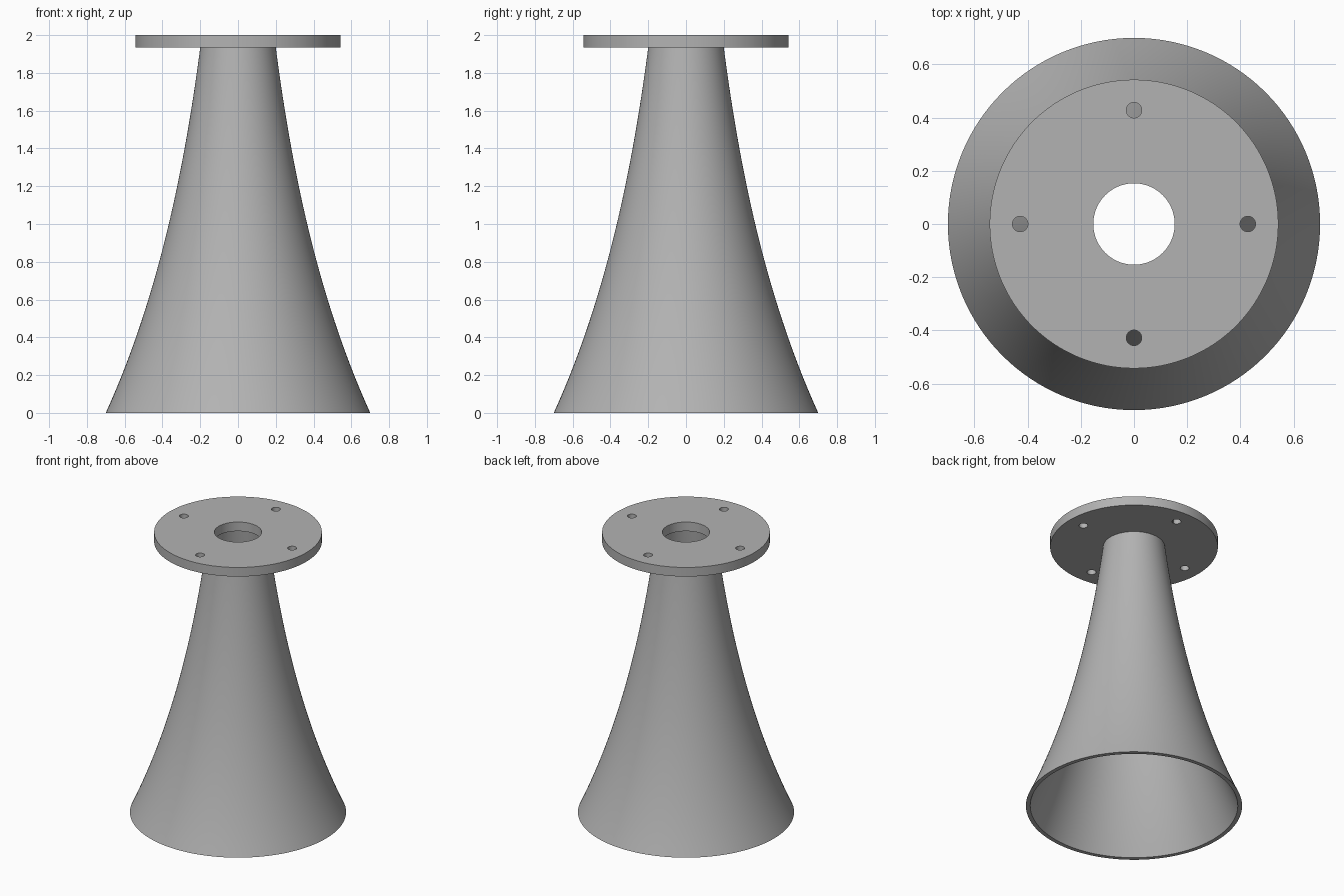
import bpy, bmesh, math

cube = bpy.data.objects.get("Cube")
if cube:
    bpy.data.objects.remove(cube, do_unlink=True)

SEGMENTS = 128
FLANGE_BOTTOM = 1.935

grey = bpy.data.materials.new("plain grey")
grey.use_nodes = True
colour = (0.45, 0.45, 0.45, 1)
grey.diffuse_color = colour
grey.node_tree.nodes["Principled BSDF"].inputs["Base Color"].default_value = colour


def lathe(name, profile):
    """Spin a closed (radius, height) profile around the z axis."""
    bm = bmesh.new()
    rings = []
    for i in range(SEGMENTS):
        a = 2 * math.pi * i / SEGMENTS
        rings.append([bm.verts.new((r * math.cos(a), r * math.sin(a), z)) for r, z in profile])
    n = len(profile)
    for i in range(SEGMENTS):
        a, b = rings[i], rings[(i + 1) % SEGMENTS]
        for j in range(n):
            k = (j + 1) % n
            bm.faces.new((a[j], b[j], b[k], a[k]))
    bmesh.ops.recalc_face_normals(bm, faces=bm.faces)
    mesh = bpy.data.meshes.new(name)
    bm.to_mesh(mesh)
    bm.free()
    obj = bpy.data.objects.new(name, mesh)
    bpy.context.collection.objects.link(obj)
    mesh.materials.append(grey)
    return obj


def smooth(obj):
    bpy.ops.object.select_all(action="DESELECT")
    obj.select_set(True)
    bpy.context.view_layer.objects.active = obj
    bpy.ops.object.shade_smooth_by_angle(angle=math.radians(30))


def flare(mouth, throat, steps=32):
    """Exponential curve from the mouth up to the throat."""
    return [(mouth * (throat / mouth) ** (i / steps), FLANGE_BOTTOM * i / steps)
            for i in range(steps + 1)]


# Flared horn: outer wall up, inner wall back down
horn = lathe("horn", flare(0.7, 0.2) + flare(0.672, 0.174)[::-1])
smooth(horn)

# Mounting flange with a central bore
flange = lathe("mounting_flange", [(0.153, FLANGE_BOTTOM), (0.543, FLANGE_BOTTOM),
                                   (0.543, 2), (0.153, 2)])

# Four bolt holes through the flange
for i in range(4):
    a = i * math.pi / 2
    bpy.ops.mesh.primitive_cylinder_add(vertices=32, radius=0.029, depth=0.2,
                                        location=(0.428 * math.cos(a), 0.428 * math.sin(a), 1.97))
    cutter = bpy.context.object
    cutter.name = f"bolt_hole_cutter_{i + 1}"
    cutter.data.materials.append(grey)
    cut = flange.modifiers.new("bolt hole", "BOOLEAN")
    cut.operation = "DIFFERENCE"
    cut.solver = "EXACT"
    cut.object = cutter
    bpy.context.view_layer.objects.active = flange
    bpy.ops.object.modifier_apply(modifier=cut.name)
    bpy.data.objects.remove(cutter, do_unlink=True)
smooth(flange)
